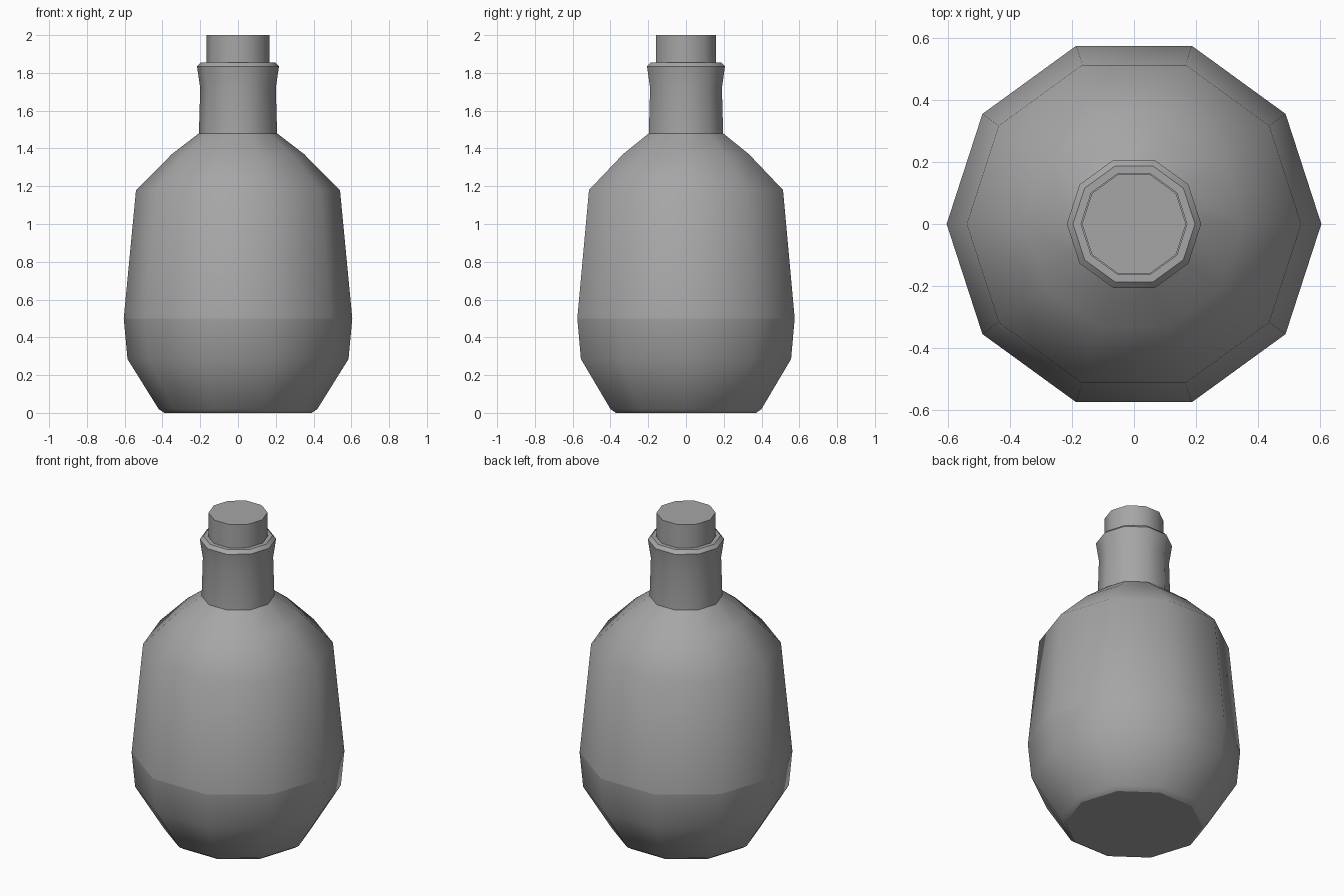
import bpy, bmesh
from math import cos, sin, tau

if "Cube" in bpy.data.objects:
    bpy.data.objects.remove(bpy.data.objects["Cube"])

SIDES = 10

# dark grey shared by all parts
grey = bpy.data.materials.new("dark_grey")
grey.diffuse_color = (0.38, 0.38, 0.38, 1)
grey.use_nodes = True
grey.node_tree.nodes["Principled BSDF"].inputs["Base Color"].default_value = grey.diffuse_color


def lathe(name, profile, sharp_rings):
    """Revolve (radius, z) pairs into a ten-sided capped solid."""
    bm = bmesh.new()
    rings = [[bm.verts.new((r * cos(tau * i / SIDES), r * sin(tau * i / SIDES), z))
              for i in range(SIDES)] for r, z in profile]
    for low, high in zip(rings, rings[1:]):
        for i in range(SIDES):
            j = (i + 1) % SIDES
            bm.faces.new((low[i], low[j], high[j], high[i]))
    bm.faces.new(rings[0][::-1])
    bm.faces.new(rings[-1])
    for f in bm.faces:
        f.smooth = True
    # crisp edges around the chosen rings
    for k in sharp_rings:
        for i in range(SIDES):
            bm.edges.get((rings[k][i], rings[k][(i + 1) % SIDES])).smooth = False
    mesh = bpy.data.meshes.new(name)
    bm.to_mesh(mesh)
    bm.free()
    mesh.materials.append(grey)
    obj = bpy.data.objects.new(name, mesh)
    bpy.context.collection.objects.link(obj)
    return obj


# bottle: base, belly, shoulder, neck and flared lip with a shallow mouth
lathe("bottle", [(0.39, 0.0), (0.42, 0.02), (0.585, 0.285), (0.605, 0.50),
                 (0.54, 1.18), (0.35, 1.37), (0.207, 1.48), (0.20, 1.72),
                 (0.217, 1.835), (0.197, 1.855), (0.171, 1.855), (0.171, 1.80)],
      [0, 3, 6, 8, 9, 10, 11])

# stopper pushed into the mouth
lathe("stopper", [(0.168, 1.80), (0.168, 2.0)], [0, 1])
